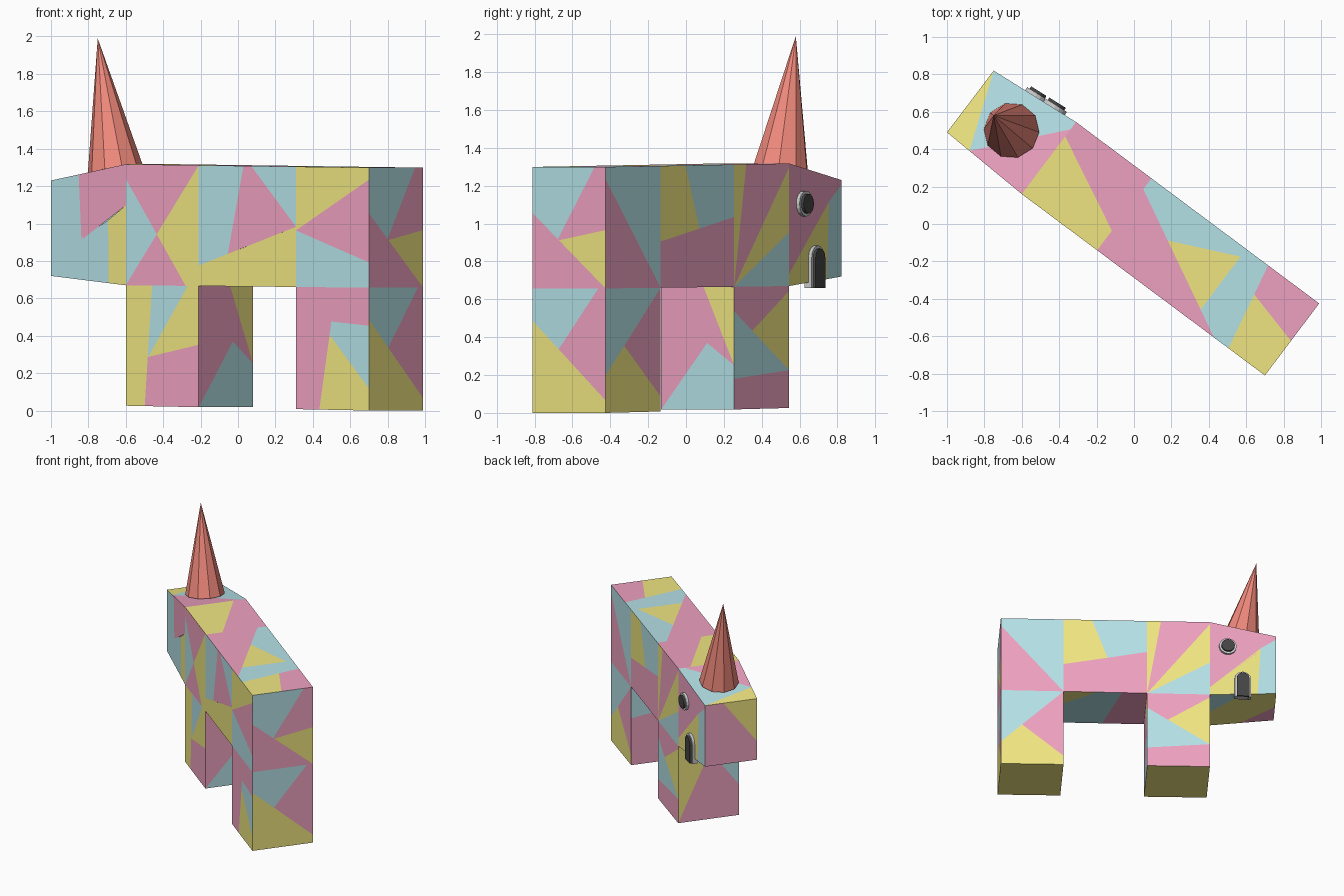
import bpy, bmesh
from math import cos, sin, pi
from mathutils import Vector

if "Cube" in bpy.data.objects:
    bpy.data.objects.remove(bpy.data.objects["Cube"])

COLOURS = {"P": (0.86, 0.36, 0.53), "Y": (0.87, 0.79, 0.22), "B": (0.46, 0.76, 0.80),
           "red": (0.87, 0.25, 0.20), "black": (0.06, 0.06, 0.06)}


def material(key):
    m = bpy.data.materials.get("paint_" + key)
    if m is None:
        m = bpy.data.materials.new("paint_" + key)
        m.diffuse_color = (*COLOURS[key], 1)
        m.use_nodes = True
        m.node_tree.nodes["Principled BSDF"].inputs["Base Color"].default_value = m.diffuse_color
    return m


def finish(name, bm, keys):
    me = bpy.data.meshes.new(name)
    bm.to_mesh(me)
    bm.free()
    for k in keys:
        me.materials.append(material(k))
    ob = bpy.data.objects.new(name, me)
    bpy.context.collection.objects.link(ob)
    return ob


# Body corners named by station (t, 0-3), side (n = near, f = far), level (0 foot, 1 belly, 2 back)
def corner(code):
    st, side, level = code[0], code[1], int(code[2])
    if st == "t":
        x, y = (-1.0, 0.49) if side == "n" else (-0.75, 0.82)
        return Vector((x, y, (0, 0.72, 1.23)[level]))
    x = (-0.6, -0.21, 0.31, 0.70)[int(st)]
    d = x + 0.6
    y = 0.16 - d * 0.746
    z = (0.026 - 0.02 * d, 0.67 - 0.01 * d, 1.317 - 0.014 * d)[level]
    return Vector((x, y, z)) + (Vector((0.29, 0.385, 0)) if side == "f" else Vector())


# Point on the unit square's edge, 0-4 counter-clockwise from the lower left
def rim(p):
    i, f = int(p) % 4, p % 1
    return [(f, 0), (1, f), (1 - f, 1), (0, 1 - f)][i]


def clip(poly, a, b, sign):
    out = []
    side = lambda q: sign * ((b[0] - a[0]) * (q[1] - a[1]) - (b[1] - a[1]) * (q[0] - a[0]))
    for p, q in zip(poly, poly[1:] + poly[:1]):
        s, t = side(p), side(q)
        if s >= -1e-9:
            out.append(p)
        if (s > 1e-9 and t < -1e-9) or (s < -1e-9 and t > 1e-9):
            k = s / (s - t)
            out.append((p[0] + k * (q[0] - p[0]), p[1] + k * (q[1] - p[1])))
    return out


# Pattern is a colour, or (start, end, pattern outside the cut, pattern inside)
def split(poly, pattern):
    if len(poly) < 3:
        return
    if isinstance(pattern, str):
        yield poly, pattern
        return
    a, b = rim(pattern[0]), rim(pattern[1])
    yield from split(clip(poly, a, b, -1), pattern[2])
    yield from split(clip(poly, a, b, 1), pattern[3])


def patchwork(name, panels):
    bm = bmesh.new()
    for codes, pattern in panels:
        c = [corner(k) for k in codes.split()]
        for poly, key in split([(0, 0), (1, 0), (1, 1), (0, 1)], pattern):
            vs = [bm.verts.new(c[0].lerp(c[1], u).lerp(c[3].lerp(c[2], u), v)) for u, v in poly]
            bm.faces.new(vs).material_index = "PYB".index(key)
    bmesh.ops.remove_doubles(bm, verts=bm.verts, dist=1e-4)
    return finish(name, bm, "PYB")


# Body
patchwork("body", [
    ("0n1 1n1 1n2 0n2", (3.12, .82, (2, 0, "B", "P"), (2, 0, "P", "Y"))),
    ("1n1 2n1 2n2 1n2", (3.83, 1.5, "Y", (2.54, .24, "B", (1.5, 2.46, "B", "P")))),
    ("2n1 3n1 3n2 2n2", (1.9, 3.53, "Y", (3.53, 1.21, "B", "P"))),
    ("3n1 3f1 3f2 3n2", (3.38, 1, "P", (3.65, 1.48, "Y", (0, 2.15, "P", "B")))),
    ("3f1 2f1 2f2 3f2", (3.1, 1, "P", "B")),
    ("2f1 1f1 1f2 2f2", (3.62, 1.57, "P", (.7, 2.66, "B", "Y"))),
    ("1f1 0f1 0f2 1f2", (2.78, 0, "Y", (0, 1.44, "B", (0, 1.97, "Y", "P")))),
    ("0n2 3n2 3f2 0f2", (2.69, .31, (3.2, .47, "Y", "P"),
                         (2.775, .79, "P",
                          (.85, 2.21, (1.48, 2.58, "P", "Y"),
                           (.7, 2.3, "B", (2.23, .11, "B", "Y")))))),
    ("2n1 1n1 1f1 2f1", (2.6, 3.4, "Y", (.5, 2.3, "P", "B"))),
])

# Legs
patchwork("front_leg", [
    ("0n0 1n0 1n1 0n1", (2.64, .26, "Y", (3.64, 1.515, "P", (2.15, 3.93, "B", "Y")))),
    ("1n0 1f0 1f1 1n1", (1.36, 2.42, "Y", (3.15, 1.36, (0, 1.86, "B", "P"), "P"))),
    ("1f0 0f0 0f1 1f1", (3.75, 1.31, "P", (3.2, 1.31, "B", (3.52, 1.96, "Y", "P")))),
    ("0f0 0n0 0n1 0f1", (0, 2.4, (1.4, 2.6, "B", "P"), "Y")),
    ("0f0 1f0 1n0 0n0", "Y"),
])
patchwork("rear_leg", [
    ("2n0 3n0 3n1 2n1", (1.69, 3.25, "P", (2.45, .32, "P", (3.02, 1.18, "Y", "B")))),
    ("3n0 3f0 3f1 3n1", (3.26, 1.1, "Y", (2.1, 3.81, "B", "P"))),
    ("3f0 2f0 2f1 3f1", (2, 3.7, "B", (3.25, 1.12, "Y", "P"))),
    ("2f0 2n0 2n1 2f1", (3.4, 1.7, "P", "B")),
    ("2f0 3f0 3n0 2n0", "Y"),
])

# Tapered head
patchwork("head", [
    ("tn1 0n1 0n2 tn2", (3.82, 1.66, (.77, 2.24, "Y", "B"), (2.63, .43, "B", "P"))),
    ("0f1 tf1 tf2 0f2", (3.9, 1.95, (.72, 2.22, "B", "Y"), "P")),
    ("tf1 tn1 tn2 tf2", (.9, 2.65, (1.3, 2.65, "Y", "P"), "P")),
    ("tn2 0n2 0f2 tf2", (3, .3, "Y", (.3, 1.9, "P", "B"))),
    ("tf1 0f1 0n1 tn1", (.5, 1.6, "B", (2.5, 3.5, "P", "Y"))),
])

# Horn, leaning square to the sloped crown
base, tip = Vector((-0.655, 0.5, 1.285)), Vector((-0.75, 0.58, 1.99))
axis = tip - base
bm = bmesh.new()
bmesh.ops.create_cone(bm, cap_ends=True, segments=10, radius1=0.15, radius2=0, depth=axis.length)
horn = finish("horn", bm, ["red"])
horn.location = (base + tip) / 2
horn.rotation_euler = axis.to_track_quat("Z", "Y").to_euler()

# Eye and mouth: grey rim plates with black plates on top, on the far side of the head
along = (corner("0f1") - corner("tf1")).normalized()
along.z = 0
along.normalize()
out = Vector((-along.y, along.x, 0))


def plate(name, x, z, outline, near, far, keys=()):
    y = 0.54 + (-0.31 - x) * 0.62
    bm = bmesh.new()
    origin = Vector((x, y, z))
    rings = [[bm.verts.new(origin + along * u + Vector((0, 0, v)) + out * d) for u, v in outline]
             for d in (near, far)]
    bm.faces.new(rings[0])
    bm.faces.new(rings[1][::-1])
    n = len(outline)
    for i in range(n):
        j = (i + 1) % n
        bm.faces.new((rings[0][i], rings[1][i], rings[1][j], rings[0][j]))
    bmesh.ops.recalc_face_normals(bm, faces=bm.faces)
    return finish(name, bm, keys)


def circle(r, n=16):
    return [(r * cos(2 * pi * i / n), r * sin(2 * pi * i / n)) for i in range(n)]


def arch(r, drop, n=8):
    return [(r * cos(pi * i / n), r * sin(pi * i / n)) for i in range(n + 1)] + [(-r, -drop), (r, -drop)]


plate("eye_rim", -0.43, 1.105, circle(0.068), -0.02, 0.025)
plate("eye", -0.43, 1.105, circle(0.052), -0.01, 0.04, ["black"])
plate("mouth_rim", -0.53, 0.82, arch(0.064, 0.16), -0.02, 0.025)
plate("mouth", -0.53, 0.82, arch(0.048, 0.16), -0.01, 0.04, ["black"])
